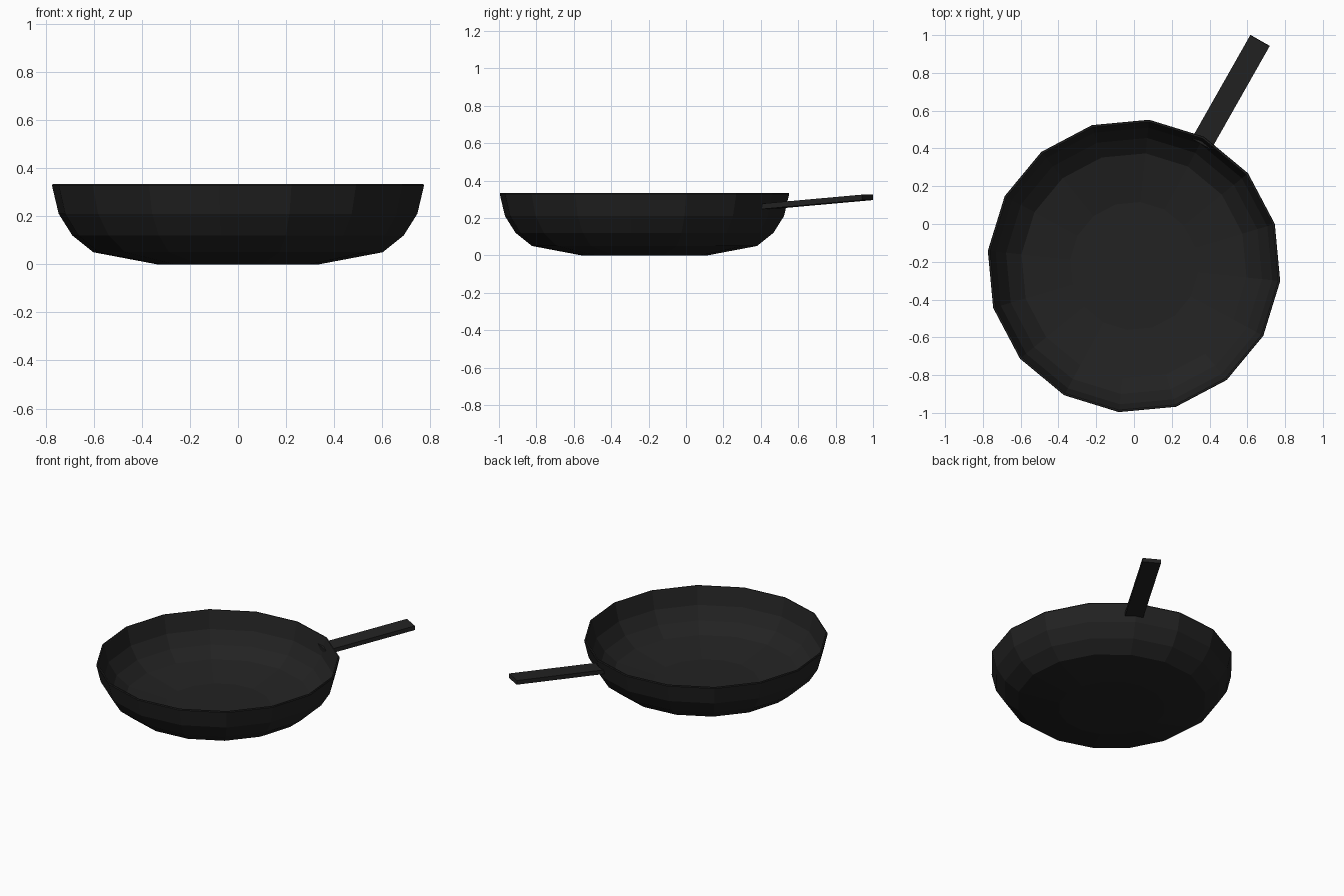
import bpy, bmesh, math
from mathutils import Vector, Matrix

if "Cube" in bpy.data.objects:
    bpy.data.objects.remove(bpy.data.objects["Cube"])

mat = bpy.data.materials.new("black iron")
mat.diffuse_color = (0.016, 0.016, 0.016, 1)
mat.use_nodes = True
mat.node_tree.nodes["Principled BSDF"].inputs["Base Color"].default_value = mat.diffuse_color


def finish(bm, name):
    bmesh.ops.recalc_face_normals(bm, faces=bm.faces)
    me = bpy.data.meshes.new(name)
    bm.to_mesh(me)
    bm.free()
    me.materials.append(mat)
    ob = bpy.data.objects.new(name, me)
    bpy.context.collection.objects.link(ob)
    return ob


# Pan bowl: closed thin-walled profile (radius, height), outside then inside
SIDES, START = 16, math.radians(16.6)
CENTRE = Vector((0, -0.222, 0))
profile = [(0.34, 0), (0.605, 0.05), (0.693, 0.12), (0.75, 0.21), (0.778, 0.328),
           (0.775, 0.334), (0.767, 0.334), (0.764, 0.328),
           (0.736, 0.213), (0.681, 0.129), (0.599, 0.064), (0.34, 0.014)]
bm = bmesh.new()
rings = []
for r, z in profile:
    ring = []
    for i in range(SIDES):
        a = START + i * math.tau / SIDES
        ring.append(bm.verts.new(CENTRE + Vector((r * math.cos(a), r * math.sin(a), z))))
    rings.append(ring)
for lo, hi in zip(rings, rings[1:]):
    for i in range(SIDES):
        j = (i + 1) % SIDES
        bm.faces.new((lo[i], lo[j], hi[j], hi[i]))
bm.faces.new(rings[0])
bm.faces.new(rings[-1])
finish(bm, "pan_bowl")

# Handle: flat bar rising slightly away from the wall
a, b = Vector((0.357, 0.424, 0.261)), Vector((0.667, 0.971, 0.310))
along = (b - a).normalized()
side = along.cross(Vector((0, 0, 1))).normalized()
up = side.cross(along)
rot = Matrix((along, side, up)).transposed().to_4x4()
bm = bmesh.new()
bmesh.ops.create_cube(bm, size=1, matrix=Matrix.Translation((a + b) / 2) @ rot
                      @ Matrix.Diagonal(((b - a).length, 0.118, 0.029, 1)))
finish(bm, "handle")
